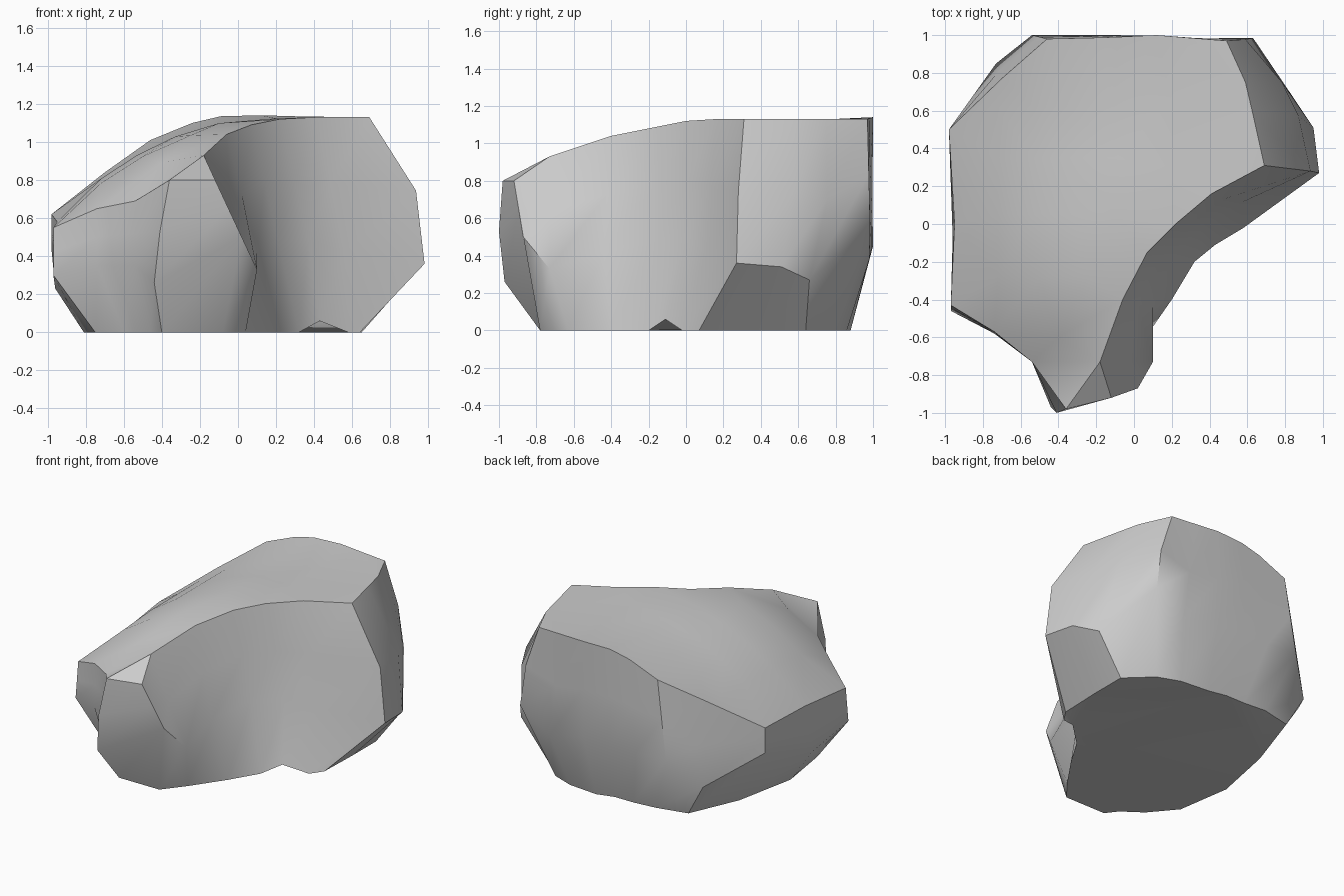
import bpy, bmesh
from mathutils import Vector
from mathutils.geometry import delaunay_2d_cdt

if "Cube" in bpy.data.objects:
    bpy.data.objects.remove(bpy.data.objects["Cube"])

# Rim of the sloping top, counter-clockwise from the front tip
TOP = [(-.36, -.98, .80), (-.12, -.92, .80), (-.18, -.73, .93), (-.06, -.40, 1.04),
       (.07, -.15, 1.09), (.22, .0, 1.12), (.41, .16, 1.13), (.69, .31, 1.13),
       (.63, .58, 1.13), (.59, .75, 1.13), (.49, .97, 1.13), (.30, .985, 1.135),
       (.12, 1.0, 1.14), (-.09, .99, 1.135), (-.24, .985, 1.10),
       (-.46, .98, 1.01), (-.70, .77, .84), (-.98, .50, .62), (-.95, .0, .58),
       (-.97, -.43, .55), (-.74, -.57, .65), (-.54, -.73, .69)]
# Widest line around the sides
MID = [(-.44, -.97, .26), (.02, -.87, .50), (.10, -.73, .33), (.10, -.44, .42),
       (.21, -.16, .48), (.37, .0, .48), (.56, .11, .42), (.98, .27, .36),
       (.95, .51, .34), (.85, .66, .27), (.63, .985, .54), (.40, .98, .38),
       (.12, .995, .45), (-.10, 1.0, .45), (-.30, 1.0, .45),
       (-.54, 1.0, .46), (-.73, .85, .26), (-.98, .50, .44), (-.96, -.07, .23),
       (-.97, -.46, .30), (-.74, -.58, .35), (-.54, -.73, .35)]
# Footprint on the ground
BASE = [(-.40, -.78), (-.08, -.78), (.04, -.63), (.20, -.40), (.32, -.20),
        (.43, -.11), (.58, -.02), (.64, .07), (.65, .38), (.65, .64),
        (.48, .80), (.32, .86), (.10, .88), (-.05, .88), (-.20, .88),
        (-.38, .88), (-.60, .83), (-.72, .42), (-.81, -.03), (-.75, -.42),
        (-.60, -.60), (-.46, -.70)]
LIFT = {5: .06, 13: .02, 14: .02, 15: .03, 16: .03}
# Extra outward swelling of the upper sides
BULGE = {0: (-.01, -.025), 7: (.10, -.01), 8: (.08, .03), 9: (.06, .05), 10: (.03, 0)}


def crest(x, y):
    """Arched height of the top surface, dropping towards the front."""
    return (x, y, 1.125 - .42 * (.15 - x) ** 2 - (.3 * y * y if y < 0 else 0))


bm = bmesh.new()
n = len(TOP)
upper = [(Vector(TOP[i]) + Vector(MID[i])) / 2 + Vector((*BULGE.get(i, (0, 0)), 0))
         for i in range(n)]
base = [(x, y, LIFT.get(i, 0)) for i, (x, y) in enumerate(BASE)]
rings = [[bm.verts.new(p) for p in ring] for ring in (base, MID, upper, TOP)]

# Sides; the front tip's lower panel is split along its right edge
for a, b in zip(rings, rings[1:]):
    for i in range(n):
        j = (i + 1) % n
        if a is rings[0] and i == 1:
            bm.faces.new((a[i], b[j], b[i]))
            bm.faces.new((a[i], a[j], b[j]))
        else:
            bm.faces.new((a[i], a[j], b[j], b[i]))


def cap(ring, inner=()):
    """Triangulate a closed rim together with points inside it."""
    verts = list(ring) + [bm.verts.new(p) for p in inner]
    edges = [(i, (i + 1) % len(ring)) for i in range(len(ring))]
    result = delaunay_2d_cdt([v.co.xy for v in verts], edges, [], 1, 1e-5)
    for tri in result[2]:
        bm.faces.new([verts[result[3][k][0]] for k in tri])


inner = [crest(x, y) for y in (.05, .35, .62) for x in (-.72, -.53, -.33, -.1)]
inner += [crest(x, -.28) for x in (-.72, -.5, -.25)]
inner += [crest(-.4, -.6), crest(.2, .3), crest(.2, .65)]
cap(rings[-1], inner)
cap(rings[0])
bmesh.ops.recalc_face_normals(bm, faces=bm.faces)

mesh = bpy.data.meshes.new("boulder")
bm.to_mesh(mesh)
bm.free()
boulder = bpy.data.objects.new("boulder", mesh)
bpy.context.collection.objects.link(boulder)
bpy.context.view_layer.objects.active = boulder
boulder.select_set(True)
bpy.ops.object.shade_smooth_by_angle(angle=0.66)
